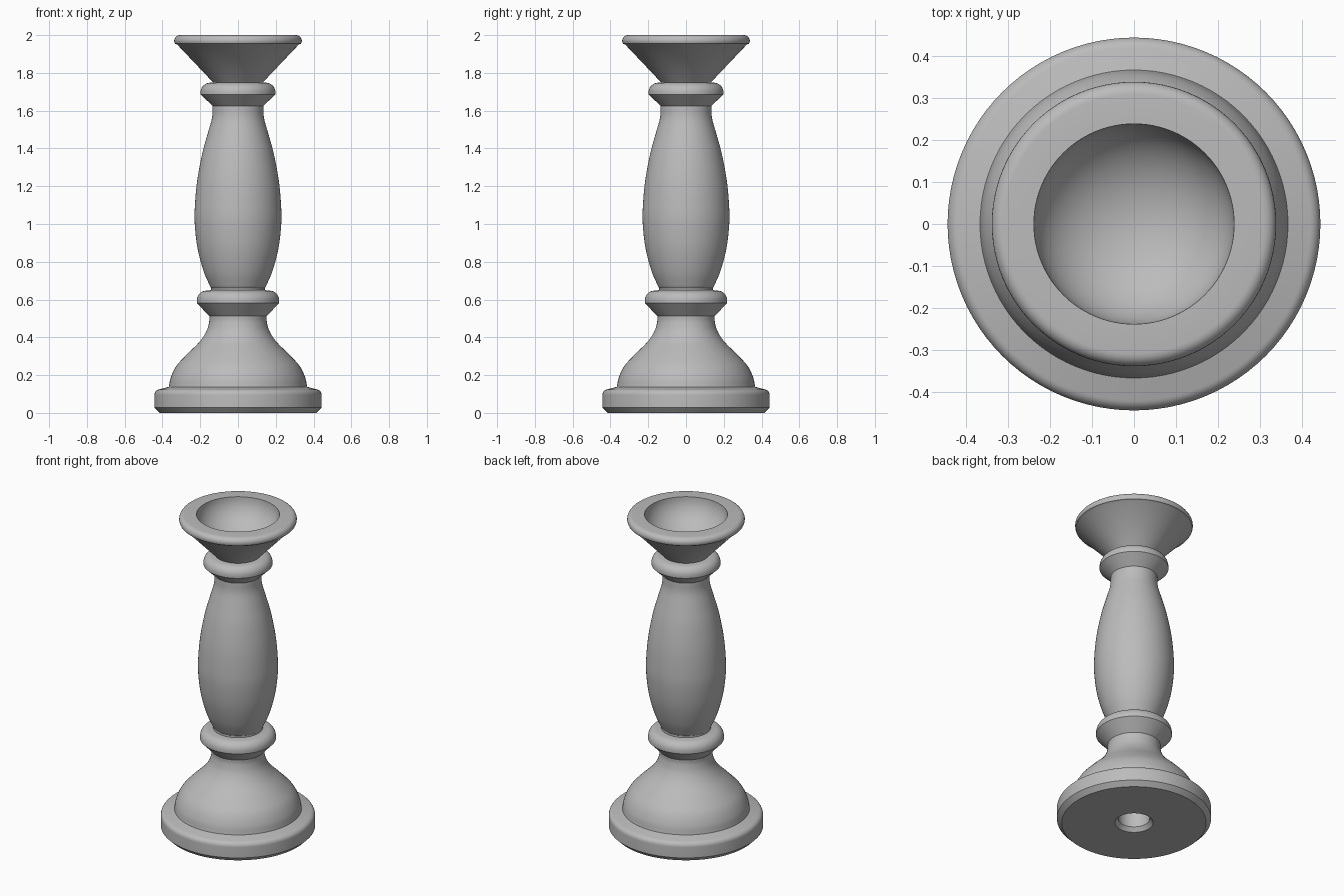
import bpy, bmesh, math
from mathutils import Vector

if "Cube" in bpy.data.objects:
    bpy.data.objects.remove(bpy.data.objects["Cube"])

SIDES = 96

grey = bpy.data.materials.new("plain grey")
grey.use_nodes = True
colour = (0.5, 0.5, 0.5, 1)
grey.diffuse_color = colour
grey.node_tree.nodes["Principled BSDF"].inputs["Base Color"].default_value = colour


def smooth(points, steps=6):
    """Catmull-Rom curve through (radius, height) points."""
    p = [Vector(q) for q in points]
    p = [2 * p[0] - p[1]] + p + [2 * p[-1] - p[-2]]
    out = []
    for a, b, c, d in zip(p, p[1:], p[2:], p[3:]):
        for k in range(steps):
            t = k / steps
            out.append((2 * b + (c - a) * t + (2 * a - 5 * b + 4 * c - d) * t ** 2
                        + (3 * b - a - 3 * c + d) * t ** 3) / 2)
    return [tuple(v) for v in out] + [tuple(points[-1])]


def arc(r, z, rx, rz, start, end, steps=8):
    """Elliptical arc centred on (r, z), angles in degrees."""
    angles = [math.radians(start + (end - start) * k / steps) for k in range(steps + 1)]
    return [(r + rx * math.cos(a), z + rz * math.sin(a)) for a in angles]


def lathe(name, profile):
    """Turn a profile around the z axis."""
    bm = bmesh.new()
    rings = []
    for i in range(SIDES):
        a = math.tau * i / SIDES
        rings.append([bm.verts.new((r * math.cos(a), r * math.sin(a), z)) for r, z in profile])
    for i, ring in enumerate(rings):
        after = rings[(i + 1) % SIDES]
        for j in range(len(profile) - 1):
            bm.faces.new((ring[j], after[j], after[j + 1], ring[j + 1]))
    bmesh.ops.remove_doubles(bm, verts=bm.verts, dist=0.0001)
    mesh = bpy.data.meshes.new(name)
    bm.to_mesh(mesh)
    bm.free()
    mesh.materials.append(grey)
    obj = bpy.data.objects.new(name, mesh)
    bpy.context.collection.objects.link(obj)
    bpy.ops.object.select_all(action="DESELECT")
    obj.select_set(True)
    bpy.context.view_layer.objects.active = obj
    bpy.ops.object.shade_smooth_by_angle(angle=math.radians(30))
    return obj


# Foot with a drilled hole underneath, rounded plinth edge and bell
hole = [(0, 0.3), (0.09, 0.3), (0.09, 0.025), (0.11, 0)]
plinth = [(0.415, 0), (0.443, 0.028)] + arc(0.413, 0.095, 0.03, 0.03, 0, 80)
bell = smooth([(0.366, 0.138), (0.355, 0.19), (0.325, 0.25), (0.27, 0.31),
               (0.205, 0.375), (0.168, 0.43), (0.153, 0.48), (0.152, 0.512)])
lathe("foot", hole + plinth + bell)

# Lower ring, bevelled below and rounded above
lathe("lower_ring", [(0.152, 0.512), (0.218, 0.582)]
      + arc(0.168, 0.595, 0.05, 0.052, 0, 90) + [(0.143, 0.65)])

# Swelling column with a straight neck
lathe("column", [(0.143, 0.65), (0.143, 0.662)]
      + smooth([(0.145, 0.664), (0.182, 0.75), (0.214, 0.87), (0.229, 1.0), (0.228, 1.1),
                (0.216, 1.23), (0.19, 1.37), (0.16, 1.48), (0.138, 1.56), (0.134, 1.625)]))

# Upper ring
lathe("upper_ring", [(0.134, 1.625), (0.198, 1.686)]
      + arc(0.148, 1.698, 0.05, 0.05, 0, 90) + [(0.132, 1.75)])

# Flared cup with rounded rim and hollow bowl
lathe("cup", [(0.132, 1.75), (0.322, 1.95)]
      + arc(0.308, 1.97, 0.03, 0.03, -30, 90)
      + arc(0, 2.0, 0.238, 0.19, 0, -90, 20))
